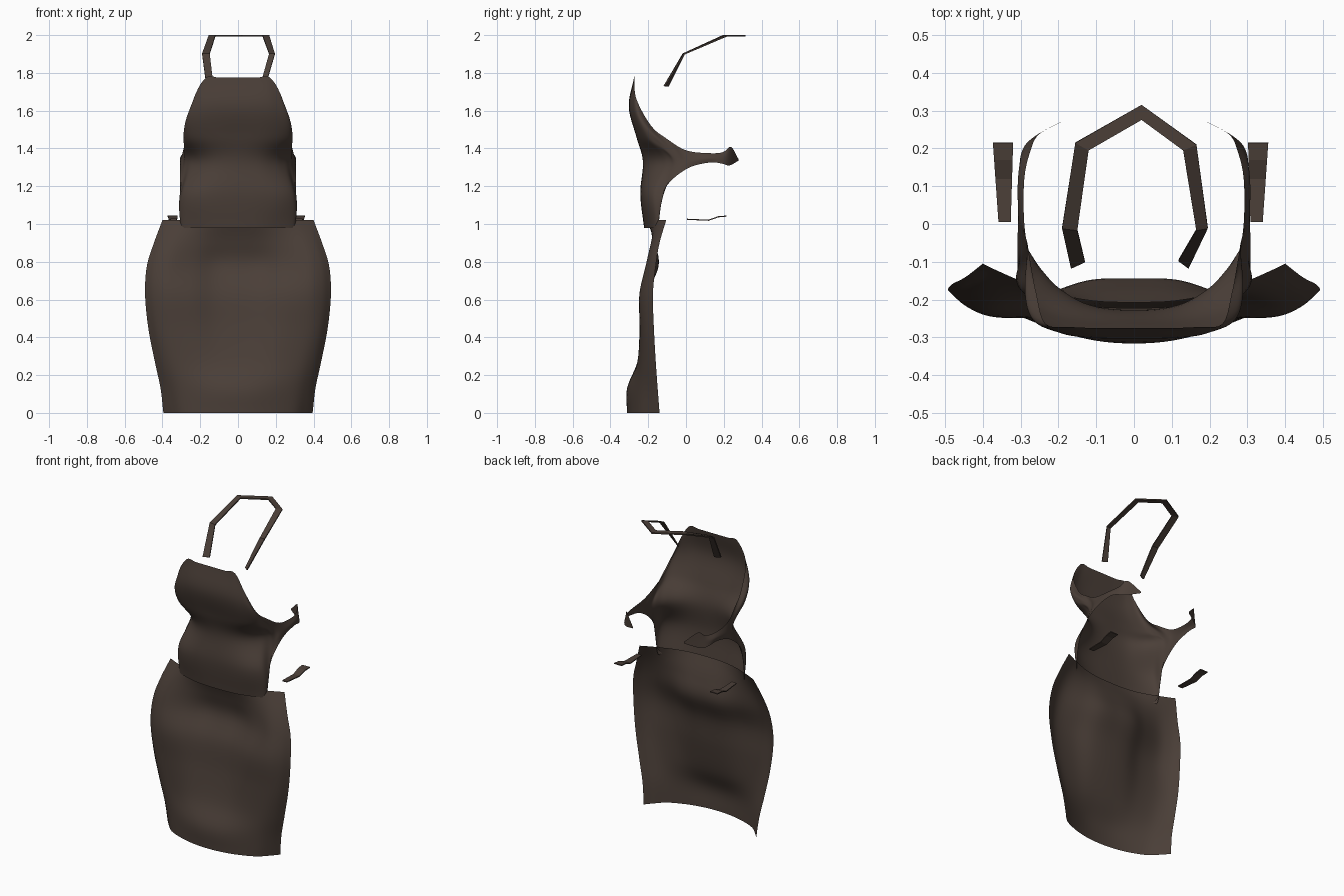
import bpy

cloth = bpy.data.materials.new("dark_brown_cloth")
cloth.diffuse_color = (0.069, 0.049, 0.039, 1)


def spline(points, count):
    """Sample a smooth curve through the points, evenly in parameter."""
    n, result = len(points), []
    for i in range(count):
        t = i / (count - 1) * (n - 1)
        k = min(int(t), n - 2)
        f = t - k
        b, c = points[k], points[k + 1]
        a = points[k - 1] if k > 0 else [2 * p - q for p, q in zip(b, c)]
        d = points[k + 2] if k + 2 < n else [2 * q - p for p, q in zip(b, c)]
        result.append([0.5 * (2 * q + (r - p) * f + (2 * p - 5 * q + 4 * r - s) * f * f
                              + (3 * q - p - 3 * r + s) * f ** 3)
                       for p, q, r, s in zip(a, b, c, d)])
    return result


def sheet(name, columns, thickness=0.0):
    """Join columns of points into one cloth sheet."""
    rows = len(columns[0])
    verts = [p for col in columns for p in col]
    faces = [(i * rows + j, (i + 1) * rows + j, (i + 1) * rows + j + 1, i * rows + j + 1)
             for i in range(len(columns) - 1) for j in range(rows - 1)]
    mesh = bpy.data.meshes.new(name)
    mesh.from_pydata(verts, [], faces)
    mesh.validate()
    mesh.materials.append(cloth)
    obj = bpy.data.objects.new(name, mesh)
    bpy.context.collection.objects.link(obj)
    bpy.ops.object.select_all(action='DESELECT')
    bpy.context.view_layer.objects.active = obj
    obj.select_set(True)
    if thickness:
        mod = obj.modifiers.new("thickness", 'SOLIDIFY')
        mod.thickness = thickness
        mod.offset = 0
        bpy.ops.object.shade_flat()
    else:
        bpy.ops.object.shade_smooth()
    return obj


def smooth_sheet(name, half, rows, cols):
    """Smooth half a sheet, from the centre outward, and mirror it across x."""
    sampled = [spline(c, rows) for c in half]
    mirrored = [[(-x, y, z) for x, y, z in c] for c in sampled[:0:-1]]
    full = mirrored + sampled
    strips = [spline([c[j] for c in full], cols) for j in range(rows)]
    return sheet(name, [list(c) for c in zip(*strips)])


# skirt: height, half width, then depth at six places from centre to edge
skirt_rows = [
    (0.00, 0.395, -0.312, -0.305, -0.282, -0.240, -0.185, -0.14),
    (0.13, 0.410, -0.312, -0.305, -0.280, -0.240, -0.195, -0.15),
    (0.27, 0.440, -0.257, -0.257, -0.255, -0.238, -0.205, -0.16),
    (0.45, 0.475, -0.222, -0.227, -0.245, -0.240, -0.215, -0.17),
    (0.63, 0.492, -0.200, -0.207, -0.240, -0.245, -0.218, -0.175),
    (0.78, 0.482, -0.145, -0.150, -0.190, -0.213, -0.195, -0.16),
    (0.90, 0.445, -0.165, -0.167, -0.180, -0.185, -0.168, -0.14),
    (1.02, 0.400, -0.207, -0.204, -0.186, -0.150, -0.124, -0.105)]
skirt = [[(r[1] * f, r[2 + i], r[0]) for r in skirt_rows]
         for i, f in enumerate((0, 0.25, 0.5, 0.75, 0.9, 1))]
smooth_sheet("skirt", skirt, 36, 51)

# bib: columns from bottom edge to top edge, pinched at the waist,
# sweeping back into the side arms
bib = [
    [(0, -.222, .98), (0, -.242, 1.16), (0, -.228, 1.33),
     (0, -.262, 1.46), (0, -.303, 1.62), (0, -.275, 1.775)],
    [(.12, -.217, .98), (.13, -.238, 1.16), (.115, -.215, 1.33),
     (.125, -.26, 1.46), (.13, -.3, 1.62), (.1, -.275, 1.775)],
    [(.21, -.198, .98), (.225, -.218, 1.16), (.195, -.172, 1.33),
     (.218, -.24, 1.46), (.205, -.285, 1.61), (.17, -.272, 1.775)],
    [(.28, -.172, .98), (.29, -.18, 1.16), (.245, -.12, 1.33),
     (.275, -.2, 1.45), (.27, -.25, 1.56), (.234, -.264, 1.665)],
    [(.305, -.148, .985), (.31, -.138, 1.13), (.272, -.08, 1.32),
     (.284, -.13, 1.41), (.287, -.17, 1.475), (.258, -.185, 1.52)],
    [(.308, -.115, 1.18), (.287, -.045, 1.33), (.274, -.1, 1.45)],
    [(.307, 0, 1.29), (.303, .01, 1.335), (.29, 0, 1.39)],
    [(.304, .12, 1.325), (.306, .12, 1.35), (.29, .12, 1.375)],
    [(.297, .19, 1.32), (.29, .19, 1.35), (.273, .195, 1.38)],
    [(.265, .23, 1.31), (.255, .235, 1.36), (.25, .238, 1.408)],
    [(.18, .277, 1.335), (.18, .277, 1.34), (.18, .277, 1.345)]]
smooth_sheet("bib", bib, 36, 101)

# neck strap: flat angular ribbon, outer and inner edges
heights = (1.73, 1.9, 1.996, 1.996, 1.996, 1.9, 1.73)
outer = ((-.167, -.115), (-.19, -.01), (-.155, .215), (.02, .315),
         (.165, .21), (.195, -.01), (.145, -.115))
inner = ((-.13, -.098), (-.15, -.015), (-.12, .195), (.02, .275),
         (.13, .195), (.165, -.015), (.118, -.095))
sheet("neck_strap", [[(*o, z), (*i, z)] for o, i, z in zip(outer, inner, heights)], 0.008)

# side tabs: short bent ribbons behind the waist
tab_profile = ((0.005, 1.025), (0.12, 1.02), (0.17, 1.038), (0.215, 1.042))
for name, sign, shift in (("right_tab", 1, 0.0), ("left_tab", -1, 0.018)):
    sheet(name, [[(sign * (0.308 + shift - 0.03 * y), y, z),
                  (sign * (0.34 + shift + 0.07 * y), y, z)]
                 for y, z in tab_profile], 0.006)
